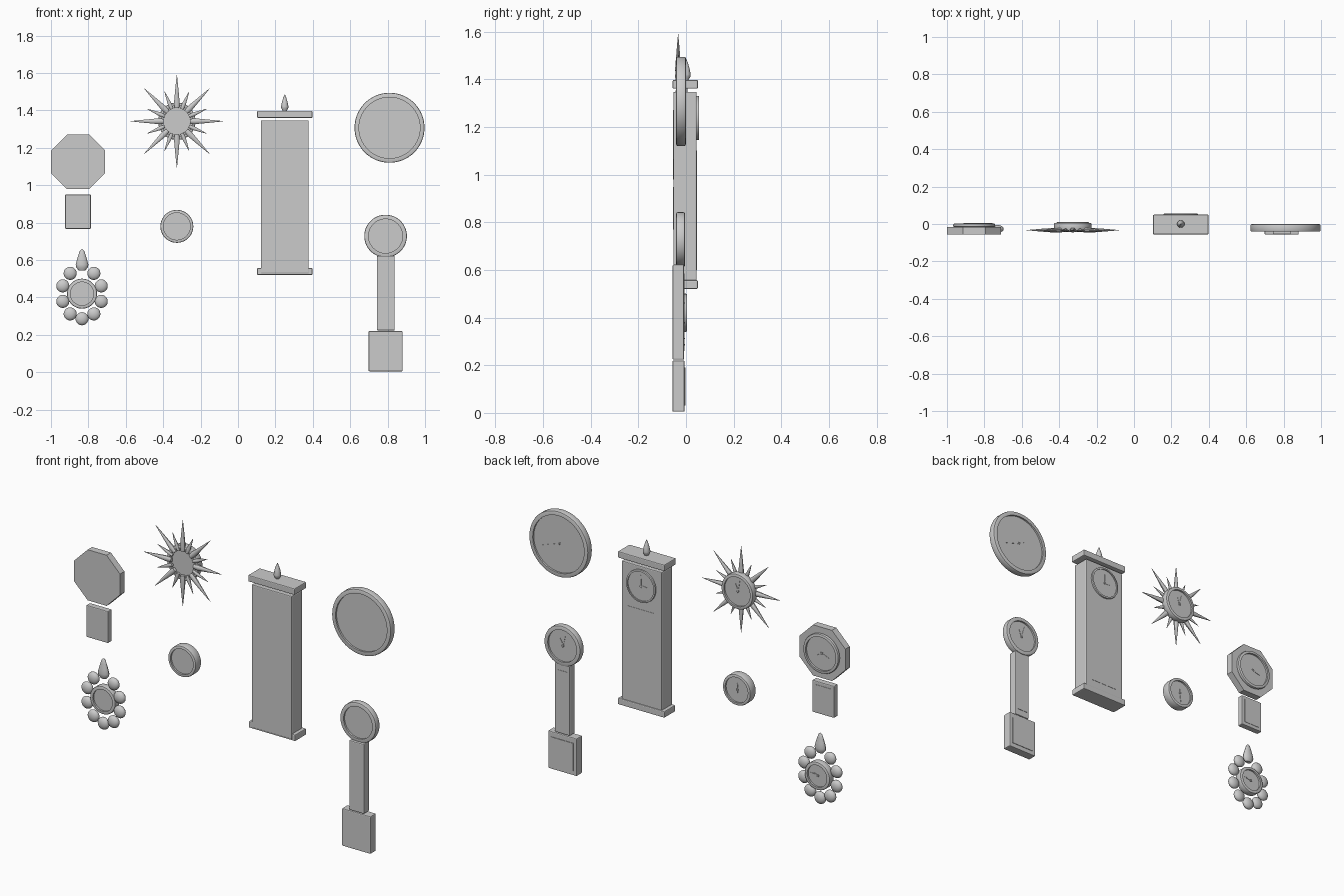
import bpy, math
from math import sin, cos, pi, radians
from mathutils import Vector, Matrix

if "Cube" in bpy.data.objects:
    bpy.data.objects.remove(bpy.data.objects["Cube"])


def mesh_object(name, verts, faces, smooth=True):
    me = bpy.data.meshes.new(name)
    me.from_pydata(verts, [], faces)
    ob = bpy.data.objects.new(name, me)
    bpy.context.collection.objects.link(ob)
    if smooth:
        bpy.ops.object.select_all(action='DESELECT')
        bpy.context.view_layer.objects.active = ob
        ob.select_set(True)
        bpy.ops.object.shade_smooth_by_angle(angle=radians(35))
    return ob


def box(name, x, y, z, bevel=0.005):
    """Box from (min, max) pairs, with softened edges."""
    v = [(a, b, c) for a in x for b in y for c in z]
    f = [(0, 1, 3, 2), (4, 6, 7, 5), (0, 4, 5, 1), (2, 3, 7, 6), (0, 2, 6, 4), (1, 5, 7, 3)]
    ob = mesh_object(name, v, f, False)
    if bevel:
        m = ob.modifiers.new("soft_edges", 'BEVEL')
        m.width, m.segments = bevel, 2
    return ob


def lathe(name, profile, origin, direction, n=48, loop=False, squash=1.0):
    """Spin (radius, height) points round a direction; squash flattens along y."""
    d = Vector(direction).normalized()
    u = d.orthogonal() if abs(d.y) > 0.9 else Vector((0, 1, 0))
    u.normalize()
    w = d.cross(u)
    o = Vector(origin)
    verts, faces, k = [], [], len(profile)
    for r, h in profile:
        for i in range(n):
            a = 2 * pi * i / n
            p = d * h + u * (r * cos(a)) + w * (r * sin(a))
            p.y *= squash
            verts.append(o + p)
    for j in range(k if loop else k - 1):
        for i in range(n):
            a, b, i2 = j * n, ((j + 1) % k) * n, (i + 1) % n
            faces.append((a + i, a + i2, b + i2, b + i))
    if not loop:
        faces.append(tuple(reversed(range(n))))
        faces.append(tuple(range((k - 1) * n, k * n)))
    return mesh_object(name, verts, faces)


def ring(name, x, z, r_out, r_in, y0, y1, n=64):
    b = min(0.006, (r_out - r_in) * 0.35)
    prof = [(r_in, y0), (r_out - b, y0), (r_out - b * .3, y0 + b * .3), (r_out, y0 + b),
            (r_out, y1 - b), (r_out - b * .3, y1 - b * .3), (r_out - b, y1), (r_in, y1)]
    return lathe(name, prof, (x, 0, z), (0, 1, 0), n, loop=True)


def hand(name, x, y, z, angle, length, width):
    """Tapered flat hand; angle is clockwise as read from +y."""
    a = radians(angle)
    d, s = Vector((-sin(a), 0, cos(a))), Vector((cos(a), 0, sin(a)))
    out = [(-.15, .6), (0, 1), (.6, .7), (1, .15)]
    flat = [d * (t * length) + s * (k * width) for t, k in out]
    flat += [d * (t * length) - s * (k * width) for t, k in reversed(out)]
    n = len(flat)
    v = [p + Vector((x, yy, z)) for yy in (y, y + .002) for p in flat]
    f = [tuple(range(n)), tuple(reversed(range(n, 2 * n)))]
    f += [(i, i + n, (i + 1) % n + n, (i + 1) % n) for i in range(n)]
    mesh_object(name, v, f, False)


def dial(name, x, z, r, y0, y1, hour, minute):
    lathe(name + "_dial", [(r, y0), (r, y1)], (x, 0, z), (0, 1, 0), 64)
    hand(name + "_hour_hand", x, y1 + .001, z, hour, r * .5, .004)
    hand(name + "_minute_hand", x, y1 + .002, z, minute, r * .75, .003)
    lathe(name + "_hub", [(.006, y1), (.006, y1 + .006)], (x, 0, z), (0, 1, 0), 16)


def clock_head(name, x, z, r_out, r_in, y0, y1, hour, minute):
    ring(name + "_bezel", x, z, r_out, r_in, y0, y1)
    dial(name, x, z, r_in + .001, y0 + .01, y1 - .01, hour, minute)


# Octagonal wall clock with drop box
OX, OZ = -0.855, 1.125
lathe("octagon_case", [(.157, -.055), (.157, -.015)], (OX, 0, OZ), (0, 1, 0), 8)
case = bpy.data.objects["octagon_case"]
case.data.transform(Matrix.Translation((OX, 0, OZ)) @ Matrix.Rotation(pi / 8, 4, 'Y')
                    @ Matrix.Translation((-OX, 0, -OZ)))
ring("octagon_bezel", OX, OZ, .112, .096, -.016, .002)
dial("octagon", OX, OZ, .097, -.016, -.009, 110, 235)
box("octagon_drop_box", (-.925, -.786), (-.055, -.02), (.767, .95))
box("octagon_drop_panel", (-.907, -.804), (-.025, -.018), (.787, .93), 0)

# Sunburst clock
SX, SZ = -0.327, 1.342
for i in range(16):
    a = i * pi / 8
    tip = .247 if i % 2 == 0 else .172
    rad = .016 if i % 2 == 0 else .011
    d = (sin(a), 0, cos(a))
    lathe("sun_ray", [(rad * .8, .07), (rad, .1), (rad * .55, .1 + (tip - .1) * .5), (.0008, tip)],
          (SX, -.033, SZ), d, 10, squash=.8)
clock_head("sunburst", SX, SZ, .1, .083, -.036, .006, -20, 12)

# Small round clock
clock_head("small_round", SX, .78, .088, .072, -.042, .01, 0, 175)

# Tall case clock
box("tall_case_body", (.122, .378), (-.053, .045), (.527, 1.347))
box("tall_case_plinth", (.102, .398), (-.05, .05), (.52, .557))
box("tall_case_cornice", (.102, .398), (-.056, .05), (1.36, 1.397))
box("tall_case_door", (.165, .335), (.04, .0465), (.6, 1.1), 0)
ring("tall_case_bezel", .25, 1.237, .093, .083, .043, .055)
dial("tall_case", .25, 1.237, .084, .043, .049, 90, 0)
lathe("tall_case_finial", [(.011, 1.397), (.019, 1.412), (.02, 1.42), (.015, 1.445), (.008, 1.468), (.001, 1.485)],
      (.25, 0, 0), (0, 0, 1), 16)

# Large round clock
clock_head("large_round", .81, 1.307, .187, .163, -.041, -.001, 60, 252)

# Banjo clock
clock_head("banjo", .789, .728, .114, .091, -.041, -.004, -25, 15)
box("banjo_throat", (.743, .838), (-.056, -.008), (.223, .622))
box("banjo_throat_panel", (.757, .824), (-.012, -.006), (.26, .585), 0)
box("banjo_box", (.698, .88), (-.057, -.006), (.005, .22))
box("banjo_box_panel", (.718, .86), (-.01, -.003), (.03, .19), 0)

# Garland clock
GX, GZ = -0.834, 0.42
ball = [(max(.0005, .035 * sin(t * pi / 10)), -.035 * cos(t * pi / 10)) for t in range(11)]
for i in range(1, 10):
    a = i * pi / 5
    lathe("garland_ball", ball, (GX + .108 * sin(a), -.026, GZ + .134 * cos(a)), (0, 0, 1), 20, squash=.6)
lathe("garland_crest", [(.018, .545), (.031, .56), (.034, .575), (.027, .602), (.018, .63), (.011, .65), (.001, .658)],
      (GX, -.026, 0), (0, 0, 1), 16, squash=.6)
clock_head("garland", GX, GZ, .08, .062, -.036, .005, -70, -80)

# Consistent outward normals
import bmesh
for ob in bpy.context.collection.objects:
    bm = bmesh.new()
    bm.from_mesh(ob.data)
    bmesh.ops.recalc_face_normals(bm, faces=bm.faces)
    bm.to_mesh(ob.data)
    bm.free()
